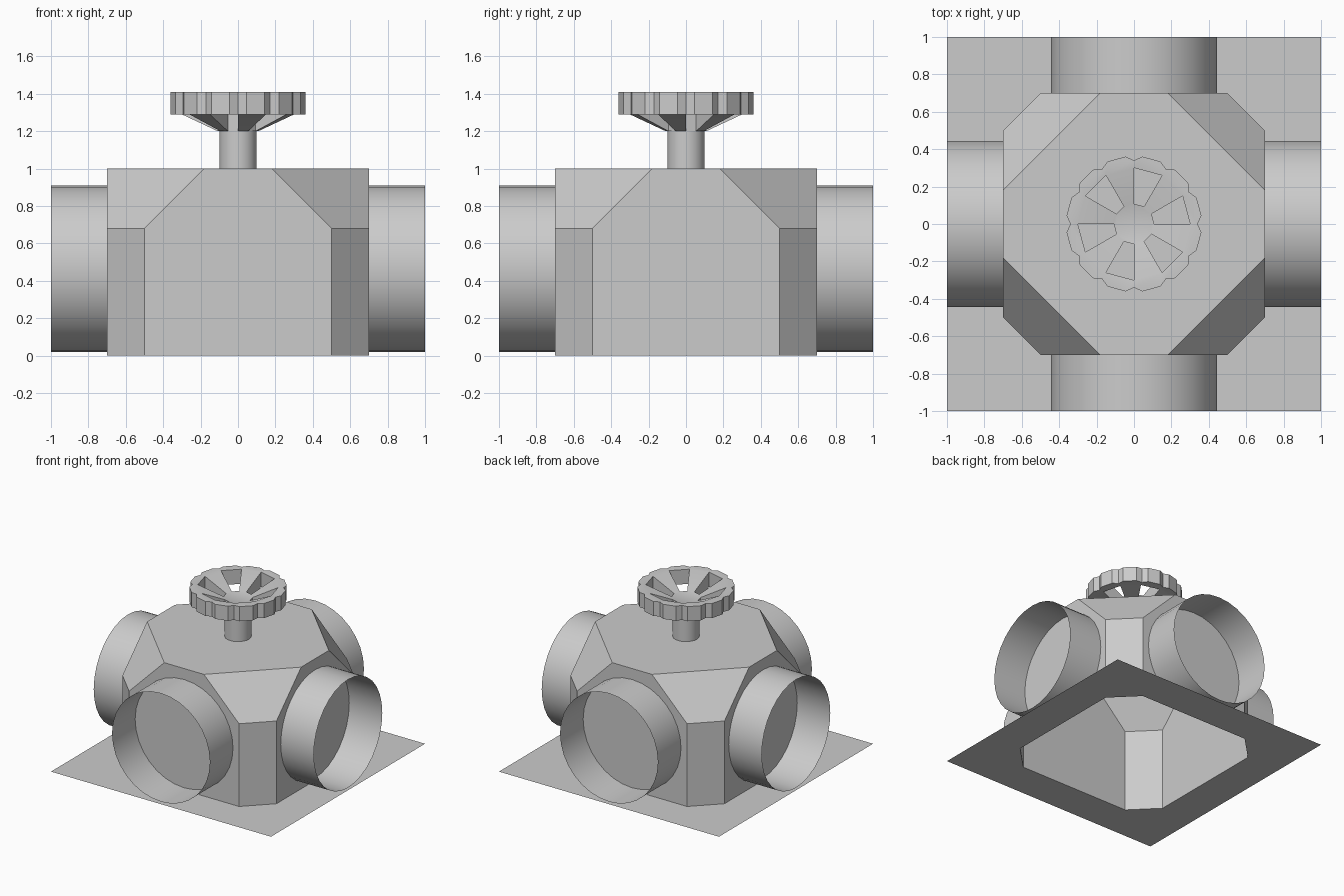
import bpy, bmesh
from math import pi, sin, cos, radians
from mathutils import Matrix

if "Cube" in bpy.data.objects:
    bpy.data.objects.remove(bpy.data.objects["Cube"])


def finish(bm, name, smooth=False):
    mesh = bpy.data.meshes.new(name)
    bm.to_mesh(mesh)
    bm.free()
    obj = bpy.data.objects.new(name, mesh)
    bpy.context.collection.objects.link(obj)
    if smooth:
        bpy.ops.object.select_all(action='DESELECT')
        obj.select_set(True)
        bpy.context.view_layer.objects.active = obj
        bpy.ops.object.shade_smooth_by_angle(angle=radians(30))
    return obj


def octagon(a, b):
    """Square of half-width a with corners cut at b, counter-clockwise."""
    return [(a, -b), (a, b), (b, a), (-b, a), (-a, b), (-a, -b), (-b, -a), (b, -a)]


def tube(name, r, depth, sides, matrix):
    bm = bmesh.new()
    bmesh.ops.create_cone(bm, cap_ends=False, segments=sides, radius1=r,
                          radius2=r, depth=depth, matrix=matrix)
    return finish(bm, name, True)


# base plate with an octagonal opening under the body
bm = bmesh.new()
inner = [bm.verts.new((x, y, 0)) for x, y in octagon(0.7, 0.5)]
outer = [bm.verts.new((x, y, 0)) for x, y in [(1, -1), (1, 1), (-1, 1), (-1, -1)]]
for i in range(4):
    a, b = inner[2 * i], inner[2 * i + 1]
    c, d = outer[i], outer[(i + 1) % 4]
    bm.faces.new((a, c, d, b))
    bm.faces.new((b, d, inner[(2 * i + 2) % 8]))
finish(bm, "base_plate")

# hollow valve body: hull of three octagon levels, open below
bm = bmesh.new()
for z, b in ((0, 0.5), (0.68, 0.5), (1.0, 0.18)):
    for x, y in octagon(0.7, b):
        bm.verts.new((x, y, z))
bmesh.ops.convex_hull(bm, input=bm.verts[:])
bmesh.ops.dissolve_limit(bm, angle_limit=0.01, verts=bm.verts[:], edges=bm.edges[:])
bmesh.ops.recalc_face_normals(bm, faces=bm.faces[:])
bottom = [f for f in bm.faces if all(v.co.z < 0.01 for v in f.verts)]
bmesh.ops.delete(bm, geom=bottom, context='FACES_ONLY')
finish(bm, "valve_body")

# four open pipe stubs
for i, side in enumerate(("right", "back", "left", "front")):
    m = (Matrix.Rotation(i * pi / 2, 4, 'Z') @ Matrix.Translation((0.85, 0, 0.465))
         @ Matrix.Rotation(pi / 2, 4, 'Y'))
    tube("pipe_" + side, 0.445, 0.3, 32, m)

# stem
tube("stem", 0.1, 0.2, 24, Matrix.Translation((0, 0, 1.1)))

# dished handwheel: lobed rim, six spokes and six windows
bm = bmesh.new()


def ring(r, z):
    return [bm.verts.new((r * cos(k * pi / 6), r * sin(k * pi / 6), z)) for k in range(12)]


def lobes(z):
    pts = []
    for k in range(12):
        for r, a in ((0.34, 0), (0.363, 7), (0.363, 23)):
            t = radians(30 * k + a)
            pts.append(bm.verts.new((r * cos(t), r * sin(t), z)))
    return pts


hub_t, hub_b = ring(0.108, 1.32), ring(0.108, 1.20)
rim_t, rim_b = ring(0.3, 1.41), ring(0.3, 1.29)
out_t, out_b = lobes(1.41), lobes(1.29)
bm.faces.new(hub_t)
bm.faces.new(hub_b)
for k in range(12):
    n = (k + 1) % 12
    for rim, out in ((rim_t, out_t), (rim_b, out_b)):
        bm.faces.new([rim[k]] + [out[(3 * k + j) % 36] for j in range(4)] + [rim[n]])
    for j in range(3 * k, 3 * k + 3):
        m = (j + 1) % 36
        bm.faces.new((out_b[j], out_b[m], out_t[m], out_t[j]))
    if k % 2:
        # spoke top and underside
        bm.faces.new((hub_t[k], rim_t[k], rim_t[n], hub_t[n]))
        bm.faces.new((hub_b[k], rim_b[k], rim_b[n], hub_b[n]))
    else:
        # four walls of a window
        loop = [(hub_t[k], hub_b[k]), (rim_t[k], rim_b[k]),
                (rim_t[n], rim_b[n]), (hub_t[n], hub_b[n])]
        for i in range(4):
            (a, b), (c, d) = loop[i], loop[(i + 1) % 4]
            bm.faces.new((a, b, d, c))
bmesh.ops.recalc_face_normals(bm, faces=bm.faces[:])
finish(bm, "handwheel", True)
